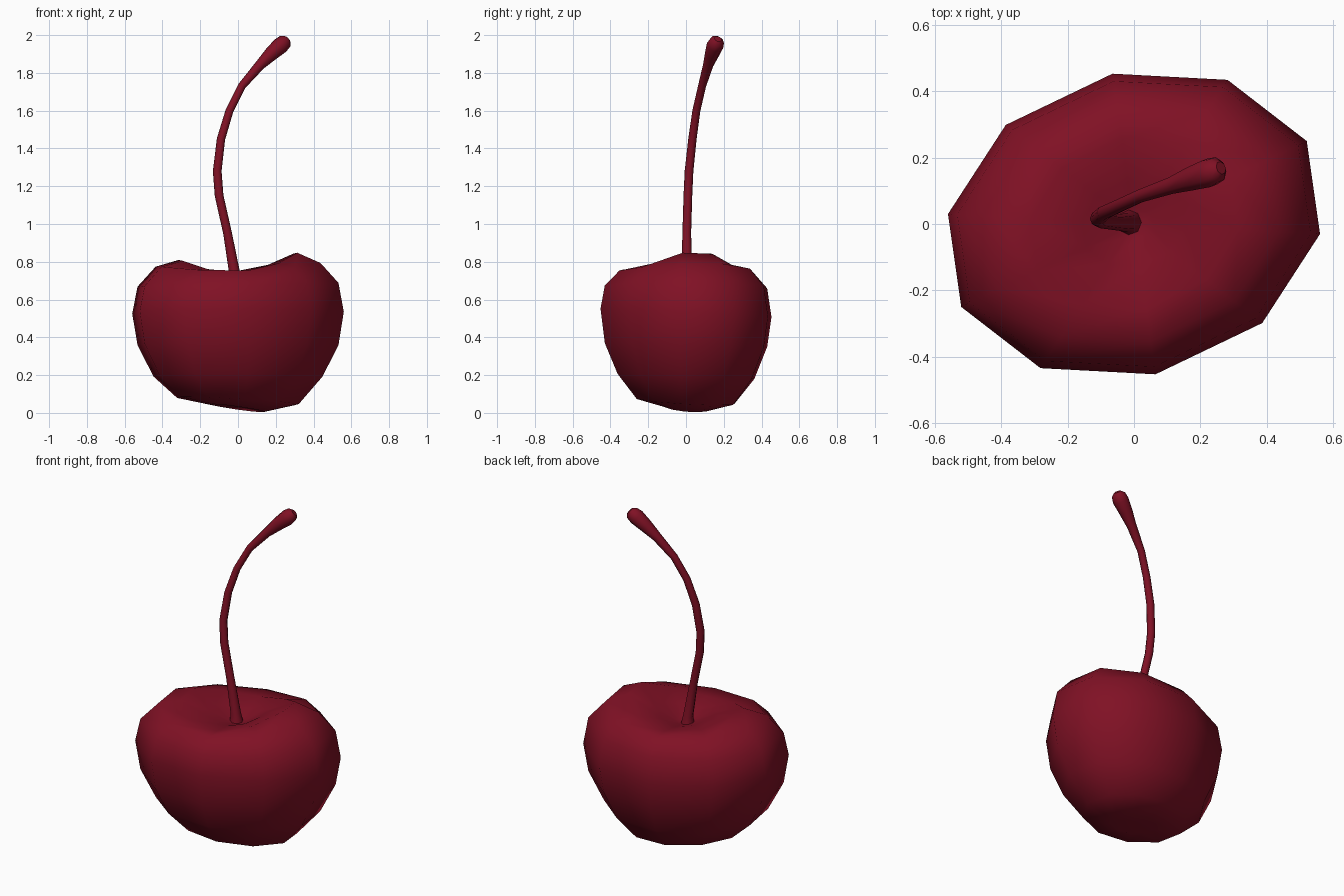
import bpy
import bmesh
from math import cos, sin, pi, radians
from mathutils import Vector

SIDES = 10

if "Cube" in bpy.data.objects:
    bpy.data.objects.remove(bpy.data.objects["Cube"], do_unlink=True)

# One deep red for fruit and stem
red = bpy.data.materials.new("dark cherry red")
red.use_nodes = True
colour = (0.215, 0.0055, 0.018, 1)
red.diffuse_color = colour
red.node_tree.nodes["Principled BSDF"].inputs["Base Color"].default_value = colour


def finish(obj):
    """Give the part its colour and smooth shading."""
    obj.data.materials.clear()
    obj.data.materials.append(red)
    for polygon in obj.data.polygons:
        polygon.use_smooth = True
        polygon.material_index = 0


# Fruit: stacked skewed decagons; each has scale, height, saddle, lean x, lean y
AXIS_A = Vector((0.56, -0.03))
AXIS_B = Vector((0.114, 0.466))
SADDLE_TURN = radians(15)
RINGS = [
    (0.25, 0.025, 0, -0.018, -0.012),
    (0.575, 0.063, 0, -0.016, -0.016),
    (0.8, 0.193, 0, 0, -0.014),
    (0.95, 0.36, 0, 0, -0.01),
    (1, 0.53, 0, 0.005, -0.022),
    (0.95, 0.673, 0.006, 0.01, -0.005),
    (0.78, 0.768, 0.018, 0.01, 0),
    (0.56, 0.79, 0.045, 0.019, 0.006),
    (0.28, 0.744, 0.022, 0.008, 0),
    (0.1, 0.703, 0.005, 0, 0),
]


def build_fruit():
    bm = bmesh.new()
    loops = []
    for scale, height, saddle, lean_x, lean_y in RINGS:
        loop = []
        for k in range(SIDES):
            angle = 2 * pi * k / SIDES
            spot = (AXIS_A * cos(angle) + AXIS_B * sin(angle)) * scale
            z = height + saddle * cos(2 * (angle - SADDLE_TURN))
            z += lean_x * cos(angle) + lean_y * sin(angle)
            loop.append(bm.verts.new((spot.x, spot.y, z)))
        loops.append(loop)

    # Walls between neighbouring rings
    for lower, upper in zip(loops, loops[1:]):
        for k in range(SIDES):
            n = (k + 1) % SIDES
            bm.faces.new((lower[k], lower[n], upper[n], upper[k]))

    # Dimples at the bottom and under the stem
    for loop, height in ((loops[0], 0.045), (loops[-1], 0.69)):
        centre = bm.verts.new((0, 0, height))
        for k in range(SIDES):
            bm.faces.new((loop[k], loop[(k + 1) % SIDES], centre))

    bmesh.ops.recalc_face_normals(bm, faces=bm.faces)
    mesh = bpy.data.meshes.new("fruit")
    bm.to_mesh(mesh)
    bm.free()
    fruit = bpy.data.objects.new("fruit", mesh)
    bpy.context.collection.objects.link(fruit)
    finish(fruit)


# Stem: a bent tube with a flared foot and a swollen tip; x, y, z, radius
STEM = [
    (-0.015, 0.005, 0.685, 0.04),
    (-0.018, 0.005, 0.74, 0.029),
    (-0.055, 0.004, 0.95, 0.023),
    (-0.1, 0.01, 1.15, 0.023),
    (-0.11, 0.016, 1.28, 0.023),
    (-0.09, 0.034, 1.45, 0.022),
    (-0.045, 0.055, 1.6, 0.021),
    (0.02, 0.085, 1.73, 0.021),
    (0.115, 0.117, 1.84, 0.027),
    (0.175, 0.138, 1.9, 0.038),
    (0.225, 0.154, 1.945, 0.045),
    (0.25, 0.164, 1.968, 0.039),
    (0.262, 0.169, 1.98, 0.02),
]


def build_stem():
    curve = bpy.data.curves.new("stem", "CURVE")
    curve.dimensions = "3D"
    curve.bevel_depth = 1
    curve.bevel_resolution = 2
    curve.use_fill_caps = True
    spline = curve.splines.new("POLY")
    spline.points.add(len(STEM) - 1)
    for point, (x, y, z, radius) in zip(spline.points, STEM):
        point.co = (x, y, z, 1)
        point.radius = radius
    stem = bpy.data.objects.new("stem", curve)
    bpy.context.collection.objects.link(stem)
    bpy.ops.object.select_all(action="DESELECT")
    stem.select_set(True)
    bpy.context.view_layer.objects.active = stem
    bpy.ops.object.convert(target="MESH")
    finish(bpy.context.view_layer.objects.active)


build_fruit()
build_stem()
